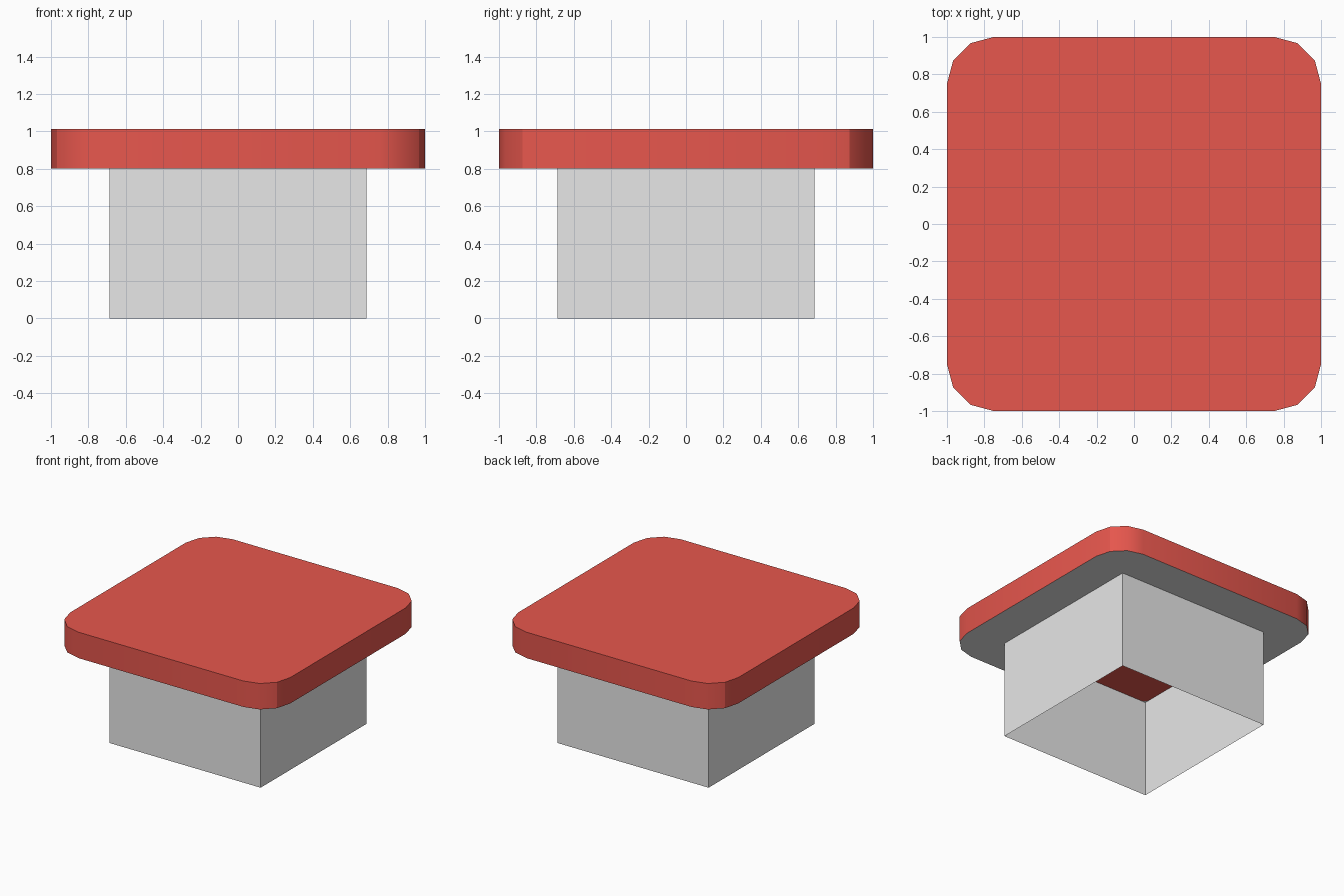
import bpy, bmesh, math

if "Cube" in bpy.data.objects:
    bpy.data.objects.remove(bpy.data.objects["Cube"])


def material(name, rgb):
    m = bpy.data.materials.new(name)
    m.diffuse_color = (*rgb, 1.0)
    m.use_nodes = True
    m.node_tree.nodes["Principled BSDF"].inputs["Base Color"].default_value = m.diffuse_color
    return m


RED = material("red", (0.8, 0.095, 0.075))
GREY = material("light grey", (0.8, 0.8, 0.8))


def rounded_square(half, radius, segments=3):
    """Counter-clockwise outline of a square with rounded corners."""
    pts = []
    for corner in range(4):
        mid = math.radians(45 + 90 * corner)
        cx = math.copysign(half - radius, math.cos(mid))
        cy = math.copysign(half - radius, math.sin(mid))
        for i in range(segments + 1):
            a = math.radians(90 * corner + 90 * i / segments)
            pts.append((cx + radius * math.cos(a), cy + radius * math.sin(a)))
    return pts


def loop(bm, pts, z):
    return [bm.verts.new((x, y, z)) for x, y in pts]


def bridge(bm, a, b):
    n = len(a)
    return [bm.faces.new((a[i], a[(i + 1) % n], b[(i + 1) % n], b[i])) for i in range(n)]


def finish(bm, name, materials):
    mesh = bpy.data.meshes.new(name)
    bm.to_mesh(mesh)
    bm.free()
    for m in materials:
        mesh.materials.append(m)
    obj = bpy.data.objects.new(name, mesh)
    bpy.context.collection.objects.link(obj)


BASE_HALF, BASE_TOP, CAP_TOP = 0.687, 0.8, 1.013

# Cap: red slab with a grey rim underneath and a red ceiling inside the base
bm = bmesh.new()
outline = rounded_square(1.0, 0.25)
top = loop(bm, outline, CAP_TOP)
low = loop(bm, outline, BASE_TOP)
hole = loop(bm, rounded_square(BASE_HALF, 0.05), BASE_TOP)
bm.faces.new(top)
for f in bridge(bm, low, top):
    f.smooth = True
for f in bridge(bm, hole, low):
    f.material_index = 1
bm.faces.new(hole[::-1])
# Crisp rims, plus one crease on each rounded corner
for e in bm.edges:
    v, w = (u.co for u in e.verts)
    if abs(v.z - w.z) < 1e-4 or abs(abs(v.x) - 0.9665) < 0.005:
        e.smooth = False
finish(bm, "cap", (RED, GREY))

# Base: thin square tube, open at the bottom
bm = bmesh.new()
square = [(BASE_HALF * sx, BASE_HALF * sy) for sx, sy in ((1, 1), (-1, 1), (-1, -1), (1, -1))]
bridge(bm, loop(bm, square, 0), loop(bm, square, BASE_TOP))
finish(bm, "base", (GREY,))
